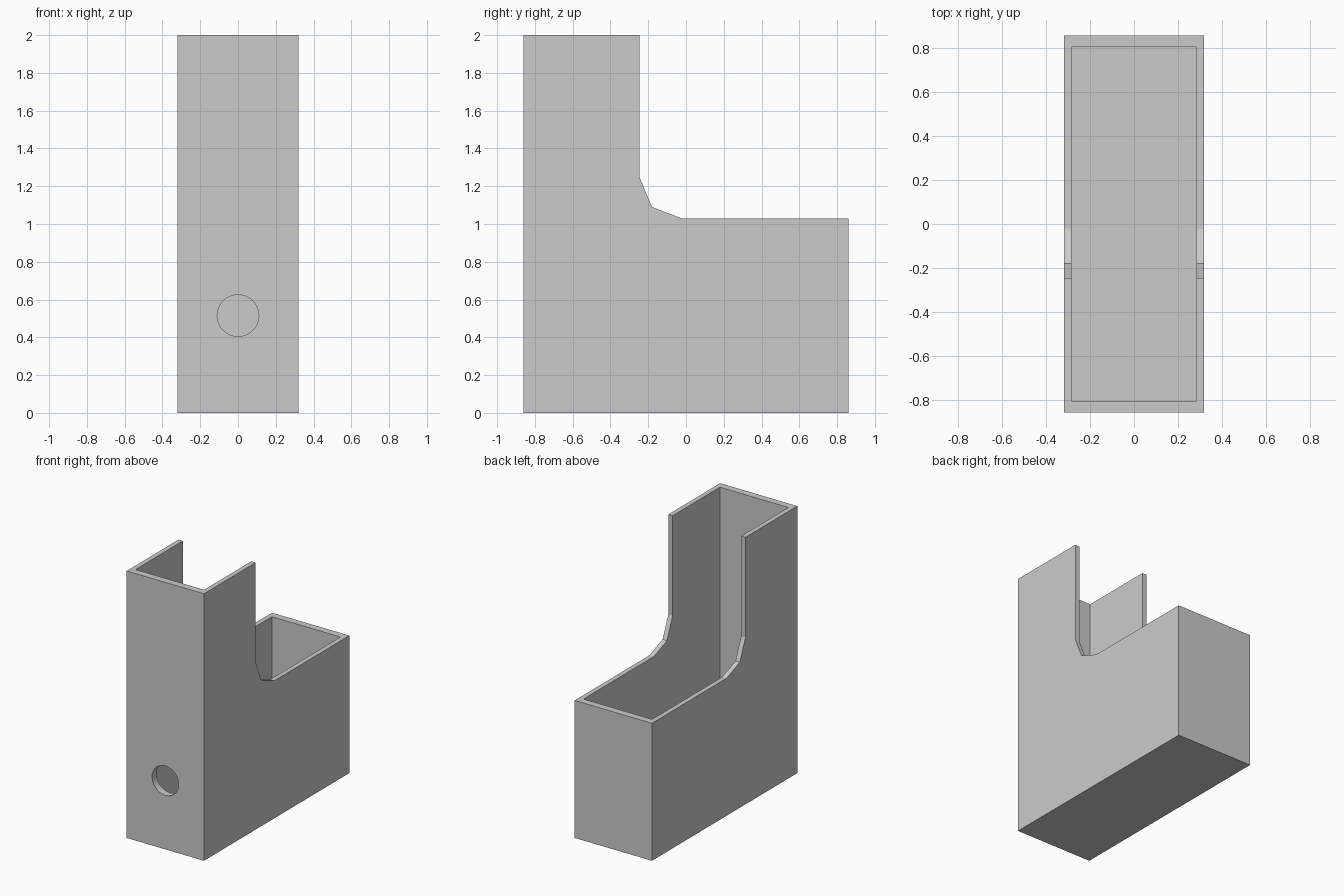
import bpy, bmesh
from math import pi

if "Cube" in bpy.data.objects:
    bpy.data.objects.remove(bpy.data.objects["Cube"])

HALF_W, HALF_D = 0.32, 0.86


def prism(name, profile, half_width):
    """Extrude a (y, z) outline symmetrically along x."""
    bm = bmesh.new()
    face = bm.faces.new([bm.verts.new((-half_width, y, z)) for y, z in profile])
    ext = bmesh.ops.extrude_face_region(bm, geom=[face])
    moved = [v for v in ext["geom"] if isinstance(v, bmesh.types.BMVert)]
    bmesh.ops.translate(bm, verts=moved, vec=(2 * half_width, 0, 0))
    bmesh.ops.recalc_face_normals(bm, faces=bm.faces)
    mesh = bpy.data.meshes.new(name)
    bm.to_mesh(mesh)
    bm.free()
    obj = bpy.data.objects.new(name, mesh)
    bpy.context.collection.objects.link(obj)
    return obj


def cut(target, cutter):
    """Subtract a cutter, then discard it."""
    cutter.hide_render = True
    mod = target.modifiers.new("cut", "BOOLEAN")
    mod.operation = "DIFFERENCE"
    mod.solver = "EXACT"
    mod.object = cutter
    bpy.context.view_layer.objects.active = target
    bpy.ops.object.modifier_apply(modifier=mod.name)
    bpy.data.objects.remove(cutter, do_unlink=True)


# Stepped side outline of the file box, with a faceted inner corner
holder = prism("file_holder", [
    (-HALF_D, 0), (HALF_D, 0), (HALF_D, 1.03), (-0.023, 1.03),
    (-0.18, 1.09), (-0.247, 1.25), (-0.247, 2), (-HALF_D, 2)], HALF_W)

# Open-topped interior
cavity = prism("cavity_cutter", [
    (-0.807, 0.035), (0.807, 0.035), (0.807, 2.2), (-0.807, 2.2)], 0.284)
cut(holder, cavity)

# Round finger hole through the front wall
bpy.ops.mesh.primitive_cylinder_add(vertices=48, radius=0.11, depth=0.3,
                                    location=(0, -HALF_D, 0.515),
                                    rotation=(pi / 2, 0, 0))
hole = bpy.context.object
hole.name = "finger_hole_cutter"
cut(holder, hole)

# Smooth the hole rim only, keep the box edges sharp
bpy.ops.object.select_all(action="DESELECT")
holder.select_set(True)
bpy.context.view_layer.objects.active = holder
bpy.ops.object.shade_smooth_by_angle(angle=pi / 12)
